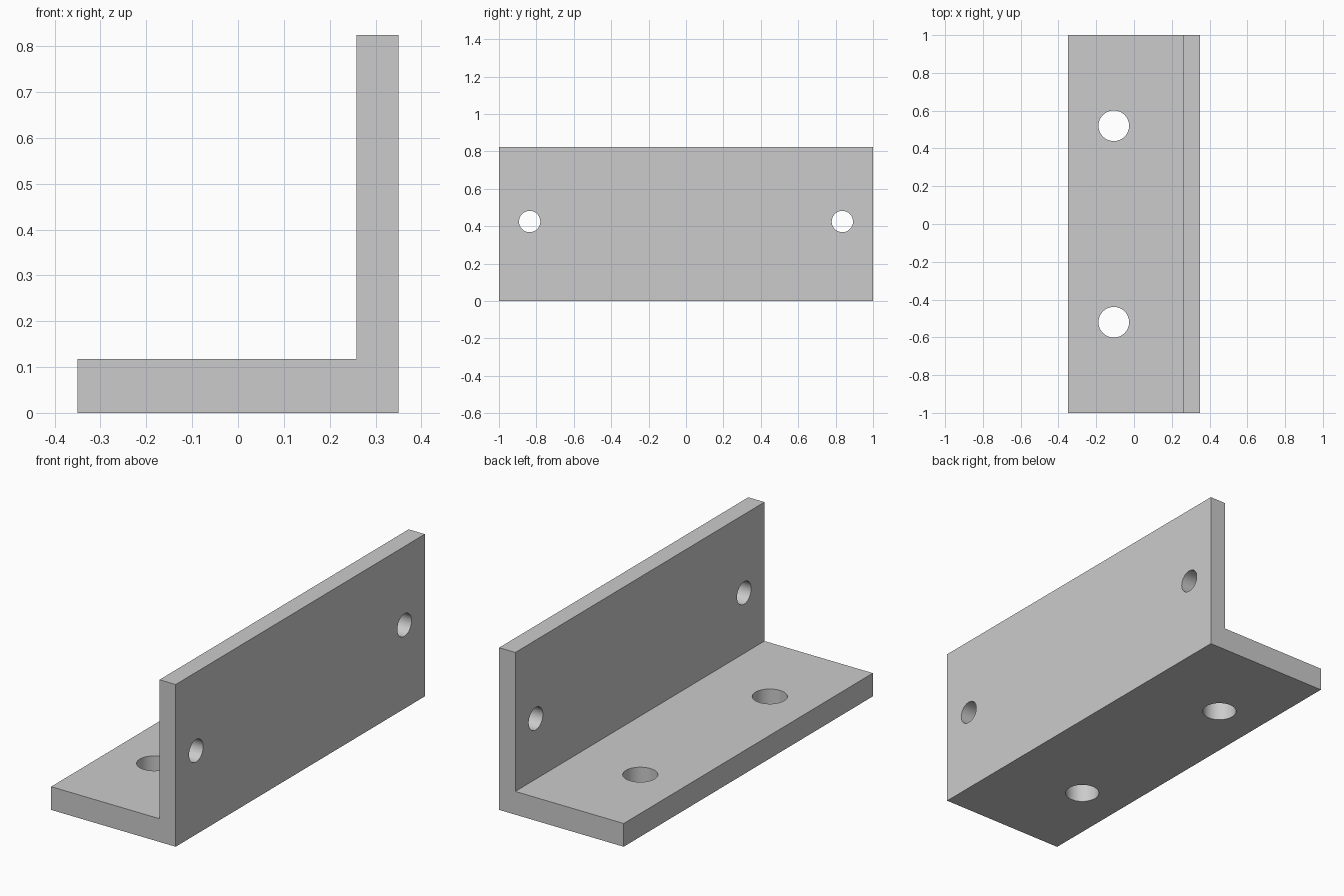
import bpy
import bmesh
import math

cube = bpy.data.objects.get("Cube")
if cube:
    bpy.data.objects.remove(cube, do_unlink=True)

HALF_W, HALF_L, HEIGHT = 0.35, 1.0, 0.824
WALL_X, BASE_Z = 0.259, 0.118

grey = bpy.data.materials.new("plain_grey")
grey.use_nodes = True
grey.diffuse_color = (0.6, 0.6, 0.6, 1)
grey.node_tree.nodes["Principled BSDF"].inputs["Base Color"].default_value = grey.diffuse_color


def extrude_profile(name, points):
    """Extrude an x-z outline along the full length in y."""
    bm = bmesh.new()
    face = bm.faces.new([bm.verts.new((x, -HALF_L, z)) for x, z in points])
    result = bmesh.ops.extrude_face_region(bm, geom=[face])
    moved = [v for v in result["geom"] if isinstance(v, bmesh.types.BMVert)]
    bmesh.ops.translate(bm, verts=moved, vec=(0, 2 * HALF_L, 0))
    bmesh.ops.recalc_face_normals(bm, faces=bm.faces)
    mesh = bpy.data.meshes.new(name)
    bm.to_mesh(mesh)
    bm.free()
    obj = bpy.data.objects.new(name, mesh)
    bpy.context.collection.objects.link(obj)
    mesh.materials.append(grey)
    return obj


def drill(target, name, location, radius, rotation=(0, 0, 0)):
    """Cut a round through hole with a hidden cylinder."""
    bpy.ops.mesh.primitive_cylinder_add(vertices=48, radius=radius, depth=0.4,
                                        location=location, rotation=rotation)
    cutter = bpy.context.object
    cutter.name = name
    cutter.data.materials.append(grey)
    mod = target.modifiers.new(name, 'BOOLEAN')
    mod.operation = 'DIFFERENCE'
    mod.solver = 'EXACT'
    mod.object = cutter
    bpy.context.view_layer.objects.active = target
    bpy.ops.object.modifier_apply(modifier=name)
    bpy.data.objects.remove(cutter, do_unlink=True)


# L-shaped bracket: thick base flange and thinner upright flange
bracket = extrude_profile("angle_bracket", [
    (-HALF_W, 0), (HALF_W, 0), (HALF_W, HEIGHT),
    (WALL_X, HEIGHT), (WALL_X, BASE_Z), (-HALF_W, BASE_Z)])

# Mirrored pairs of holes in both flanges
for side in (-1, 1):
    drill(bracket, "base_hole", (-0.107, side * 0.52, BASE_Z / 2), 0.081)
    drill(bracket, "upright_hole", (0.305, side * 0.836, 0.425), 0.057,
          (0, math.pi / 2, 0))

# Smooth hole walls, sharp flange edges
bpy.ops.object.select_all(action='DESELECT')
bracket.select_set(True)
bpy.context.view_layer.objects.active = bracket
bpy.ops.object.shade_smooth_by_angle(angle=math.radians(30))
